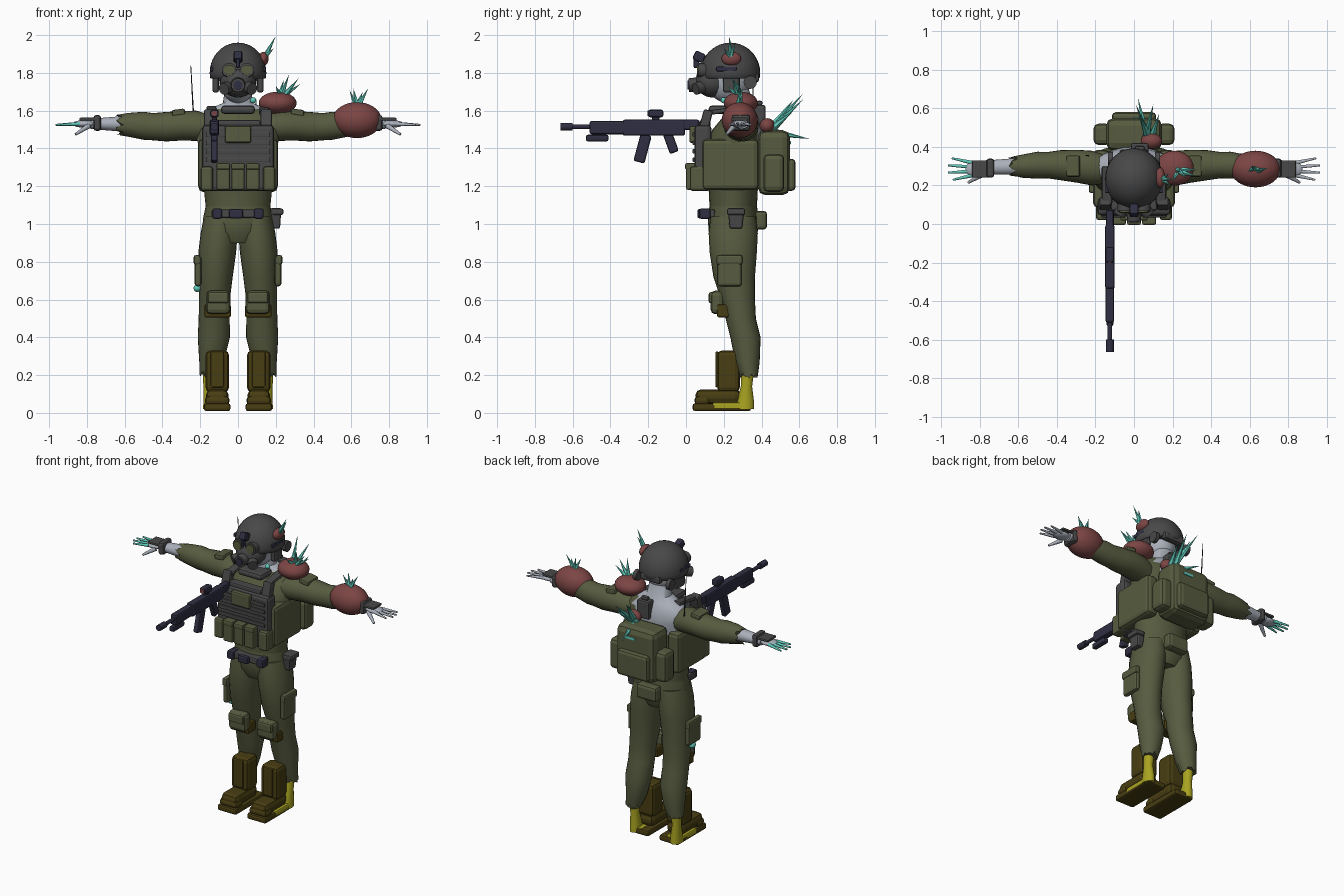
import bpy, bmesh, math, random
from mathutils import Vector, Matrix

random.seed(4)
default_cube = bpy.data.objects.get("Cube")
if default_cube:
    bpy.data.objects.remove(default_cube)


def material(name, red, green, blue):
    mat = bpy.data.materials.new(name)
    mat.use_nodes = True
    colour = (red, green, blue, 1)
    mat.diffuse_color = colour
    mat.node_tree.nodes["Principled BSDF"].inputs["Base Color"].default_value = colour
    return mat


olive = material("olive cloth", .095, .105, .05)
grey = material("dark grey gear", .065, .065, .065)
navy = material("navy gunmetal", .028, .028, .055)
red = material("red growth", .2, .06, .058)
teal = material("teal crystal", .12, .6, .5)
skin = material("pale skin", .4, .43, .49)
brown = material("brown leather", .065, .047, .006)
yellow = material("yellow sock", .4, .37, .015)
SIDES = (("left", 1), ("right", -1))


def finish(name, bm, mat, smooth=True, bevel=0):
    bmesh.ops.recalc_face_normals(bm, faces=bm.faces)
    mesh = bpy.data.meshes.new(name)
    bm.to_mesh(mesh)
    bm.free()
    obj = bpy.data.objects.new(name, mesh)
    bpy.context.collection.objects.link(obj)
    mesh.materials.append(mat)
    if bevel:
        mod = obj.modifiers.new("soft edges", "BEVEL")
        mod.width, mod.segments = bevel, 2
    if smooth:
        bpy.ops.object.select_all(action="DESELECT")
        obj.select_set(True)
        bpy.context.view_layer.objects.active = obj
        bpy.ops.object.shade_smooth_by_angle(angle=math.radians(45))
    return obj


def box(name, mat, centre, size, bevel=.01, tilt=0, axis="X", taper=1):
    bm = bmesh.new()
    bmesh.ops.create_cube(bm, size=1)
    for v in bm.verts:
        if v.co.z < 0:
            v.co.x *= taper
            v.co.y *= taper
    turn = Matrix.Rotation(math.radians(tilt), 4, axis)
    bm.transform(Matrix.Translation(centre) @ turn @ Matrix.Diagonal((*size, 1)))
    return finish(name, bm, mat, smooth=False, bevel=min(bevel, min(size) * .4))


def ball(name, mat, centre, radii, cut_below=None):
    bm = bmesh.new()
    bmesh.ops.create_uvsphere(bm, u_segments=32, v_segments=20, radius=1)
    bm.transform(Matrix.Translation(centre) @ Matrix.Diagonal((*radii, 1)))
    if cut_below is not None:
        for v in bm.verts:
            v.co.z = max(v.co.z, cut_below)
        bmesh.ops.remove_doubles(bm, verts=bm.verts, dist=.0005)
    return finish(name, bm, mat)


def rod(name, mat, start, end, radius, end_radius=None, sides=16):
    start, end = Vector(start), Vector(end)
    way = end - start
    bm = bmesh.new()
    bmesh.ops.create_cone(bm, cap_ends=True, segments=sides, radius1=radius,
                          radius2=radius if end_radius is None else end_radius, depth=way.length)
    turn = way.to_track_quat("Z", "Y").to_matrix().to_4x4()
    bm.transform(Matrix.Translation((start + end) / 2) @ turn)
    return finish(name, bm, mat, smooth=sides > 8)


def loft(name, mat, rings, side=None, ragged=0, sides=24):
    """Rings hold a centre and two half widths; a side makes them run along x."""
    bm = bmesh.new()
    loops = []
    for index, (x, y, z, wide, deep) in enumerate(rings):
        loop = []
        for k in range(sides):
            a = math.tau * k / sides
            fray = random.uniform(-ragged, ragged) if index == 0 else 0
            if side:
                co = (side * (x + fray), y + deep * math.cos(a), z + wide * math.sin(a))
            else:
                co = (x + wide * math.cos(a), y + deep * math.sin(a), z + fray)
            loop.append(bm.verts.new(co))
        loops.append(loop)
    for low, high in zip(loops, loops[1:]):
        for k in range(sides):
            n = (k + 1) % sides
            bm.faces.new((low[k], low[n], high[n], high[k]))
    bm.faces.new(loops[0])
    bm.faces.new(loops[-1])
    return finish(name, bm, mat)


def spikes(name, root, tips, radius=.016):
    for number, tip in enumerate(tips):
        start = Vector(root) + Vector(tip).cross((0, 0, 1)) * random.uniform(-.04, .04)
        rod(f"{name}_spike_{number}", teal, start, tip, radius, 0, sides=6)


# Torso, torn open at the upper back, and hips
torso = loft("torso", olive, [
    (0, .25, 1.08, .17, .125), (0, .25, 1.18, .18, .13), (0, .24, 1.3, .2, .14),
    (0, .25, 1.42, .21, .14), (0, .27, 1.5, .23, .13), (0, .29, 1.56, .22, .1),
    (0, .29, 1.61, .15, .08), (0, .28, 1.64, .08, .07), (0, .26, 1.75, .065, .065)])
torso.data.materials.append(skin)
for face in torso.data.polygons:
    if face.center.z > 1.6 or (face.center.z > 1.46 and face.center.x < .13 and face.center.y > .24):
        face.material_index = 1
loft("hips", olive, [
    (0, .25, .9, .1, .1), (0, .25, .96, .18, .13), (0, .25, 1.03, .185, .135),
    (0, .25, 1.1, .17, .125), (0, .25, 1.2, .17, .12)])

for label, s in SIDES:
    # Trouser legs with a frayed hem
    loft(f"{label}_trouser_leg", olive, [
        (s * .155, .335, .2, .05, .045), (s * .14, .325, .27, .065, .065),
        (s * .128, .315, .4, .085, .08), (s * .126, .29, .5, .082, .08),
        (s * .125, .275, .6, .082, .09), (s * .118, .255, .72, .09, .11),
        (s * .11, .25, .85, .1, .125), (s * .1, .25, .95, .098, .13),
        (s * .09, .25, 1.04, .09, .12)], ragged=.02)
    # Boots with the sock foot slipping out behind
    loft(f"{label}_sock", yellow, [
        (s * .15, .31, .02, .035, .05), (s * .15, .315, .06, .033, .045),
        (s * .155, .32, .14, .028, .03), (s * .155, .33, .26, .035, .035)])
    box(f"{label}_sock_foot", yellow, (s * .135, .24, .035), (.09, .2, .04))
    box(f"{label}_boot_shaft", brown, (s * .11, .225, .22), (.125, .12, .22), bevel=.025)
    box(f"{label}_boot_tongue", brown, (s * .11, .165, .23), (.07, .02, .19))
    box(f"{label}_boot_foot", brown, (s * .11, .17, .085), (.12, .24, .08), bevel=.03)
    box(f"{label}_boot_sole", brown, (s * .11, .19, .03), (.14, .31, .04), bevel=.012)
    box(f"{label}_boot_toe_cap", brown, (s * .11, .085, .065), (.13, .08, .05), bevel=.02)
    # Knee pads and thigh pockets
    box(f"{label}_knee_pad", olive, (s * .105, .165, .585), (.13, .07, .125), bevel=.025)
    box(f"{label}_knee_pad_ridge", olive, (s * .105, .135, .61), (.11, .03, .06), bevel=.012)
    box(f"{label}_knee_strap", brown, (s * .108, .205, .54), (.14, .08, .07))
    box(f"{label}_thigh_pocket", olive, (s * .212, .23, .75), (.035, .13, .16), bevel=.015)
    box(f"{label}_thigh_pocket_flap", olive, (s * .217, .23, .81), (.035, .137, .05))
    # Sleeve, forearm and hand
    loft(f"{label}_sleeve", olive, [
        (.63, .3, 1.525, .052, .05), (.58, .3, 1.525, .063, .06), (.5, .305, 1.52, .074, .07),
        (.45, .305, 1.515, .072, .068), (.38, .305, 1.515, .078, .078), (.3, .3, 1.52, .078, .085),
        (.22, .29, 1.52, .08, .09), (.12, .28, 1.5, .07, .07)], side=s, ragged=.025)
    loft(f"{label}_forearm", skin, [
        (.78, .295, 1.53, .026, .035), (.72, .295, 1.53, .032, .038), (.58, .3, 1.53, .044, .044)], side=s)
    box(f"{label}_shoulder_patch", olive, (s * .315, .3, 1.59), (.07, .11, .035), tilt=s * 8, axis="Y")
    box(f"{label}_wristband", grey, (s * .745, .29, 1.535), (.04, .1, .085), bevel=.015)
    box(f"{label}_glove_plate", grey, (s * .79, .285, 1.555), (.1, .09, .016))
    ball(f"{label}_palm", skin, (s * .815, .285, 1.53), (.06, .043, .02))
    finger = teal if s < 0 else skin
    for n, reach in enumerate((.94, .965, .965, .945)):
        spread = (n - 1.5) * .022
        rod(f"{label}_finger_{n}", finger, (s * .84, .285 + spread, 1.53),
            (s * reach, .285 + spread * 1.7, 1.525), .011, .005, sides=10)
    rod(f"{label}_thumb", skin, (s * .79, .255, 1.52), (s * .86, .215, 1.475), .015, .007, sides=10)

    # Vest sides, straps and outer pouches
    box(f"{label}_vest_side", olive, (s * .17, .235, 1.315), (.085, .3, .27), bevel=.025)
    box(f"{label}_shoulder_strap", grey, (s * .15, .1, 1.53), (.06, .05, .15), tilt=-15)
    box(f"{label}_strap_top", grey, (s * .14, .2, 1.6), (.055, .2, .025), tilt=8)
    box(f"{label}_outer_pouch", olive, (s * .165, .07, 1.24), (.065, .1, .13), bevel=.015)
    # Backpack side pockets
    box(f"{label}_pack_pocket", olive, (s * .165, .465, 1.27), (.09, .11, .2), bevel=.025)
    # Helmet fittings and mask parts
    box(f"{label}_ear_guard", grey, (s * .118, .24, 1.755), (.035, .09, .12), bevel=.015)
    box(f"{label}_helmet_rail", navy, (s * .14, .215, 1.82), (.018, .11, .025))
    rod(f"{label}_ear_knob", grey, (s * .11, .34, 1.75), (s * .135, .34, 1.75), .035)
    rod(f"{label}_goggle_rim", grey, (s * .047, .12, 1.81), (s * .047, .065, 1.815), .038)
    rod(f"{label}_goggle_lens", olive, (s * .047, .08, 1.814), (s * .047, .058, 1.815), .028)
    rod(f"{label}_mask_filter", grey, (s * .04, .1, 1.73), (s * .075, .05, 1.715), .032)

# Front plate with webbing, magazine pouches and chest pocket
box("front_plate", grey, (0, .09, 1.35), (.38, .09, .35), bevel=.02)
box("front_plate_top", grey, (0, .1, 1.52), (.24, .06, .06))
for row in range(4):
    box(f"webbing_{row}", grey, (0, .042, 1.34 + row * .045), (.34, .014, .024), bevel=.004)
for n in (-1, 0, 1):
    box(f"magazine_pouch_{n + 2}", olive, (n * .078, .03, 1.25), (.07, .06, .14))
    box(f"magazine_flap_{n + 2}", olive, (n * .078, .025, 1.305), (.073, .06, .035))
box("chest_pocket", olive, (0, .035, 1.475), (.14, .035, .09))
box("neck_collar", grey, (0, .19, 1.605), (.18, .14, .045), bevel=.018)
# Belt and its pouches
box("belt", grey, (-.01, .12, 1.055), (.26, .07, .045))
box("belt_buckle", navy, (-.01, .075, 1.055), (.075, .03, .05))
for label, s in SIDES:
    box(f"{label}_belt_pouch", navy, (s * .11, .1, 1.055), (.05, .06, .055))
box("hip_holster", grey, (.2, .265, 1.03), (.06, .09, .11), taper=.75)
box("holster_flap", grey, (.21, .265, 1.065), (.06, .097, .035))
box("rear_pouch", olive, (0, .395, 1.02), (.15, .07, .1), bevel=.02)

# Backpack, radio and antenna
box("backpack", olive, (0, .465, 1.325), (.29, .17, .345), bevel=.04)
box("backpack_lower_pocket", olive, (0, .55, 1.26), (.23, .06, .17), bevel=.02)
box("backpack_lid", olive, (0, .52, 1.42), (.25, .06, .1), bevel=.025)
box("radio", grey, (.03, .39, 1.57), (.09, .06, .12))
box("radio_handle", grey, (.03, .39, 1.64), (.05, .03, .025))
rod("antenna", navy, (-.235, .355, 1.56), (-.25, .355, 1.84), .004, .002, sides=8)

# Head, helmet and gas mask
ball("head", skin, (0, .225, 1.77), (.1, .12, .13))
ball("helmet", grey, (0, .235, 1.8), (.15, .158, .16), cut_below=1.77)
box("helmet_back_rim", grey, (0, .365, 1.775), (.15, .045, .05), bevel=.015)
box("night_sight_mount", navy, (0, .07, 1.885), (.045, .06, .05), tilt=-25)
box("night_sight_arm", navy, (0, .055, 1.86), (.02, .03, .07))
ball("mask", grey, (0, .14, 1.755), (.095, .09, .085))
rod("mask_snout", grey, (0, .1, 1.74), (0, .015, 1.735), .042, .036)
rod("mask_valve", navy, (0, .03, 1.735), (0, .008, 1.735), .024)

# Rifle carried on the right chest
gun_x = -.125
box("rifle_body", navy, (gun_x, -.17, 1.51), (.05, .33, .085))
box("rifle_handguard", navy, (gun_x, -.41, 1.51), (.045, .2, .07))
box("rifle_stock", navy, (gun_x, .02, 1.525), (.04, .1, .055))
rod("rifle_barrel", navy, (gun_x, -.5, 1.515), (gun_x, -.66, 1.515), .012)
rod("rifle_muzzle", navy, (gun_x, -.6, 1.515), (gun_x, -.665, 1.515), .02)
box("rifle_under_light", navy, (gun_x, -.47, 1.455), (.035, .12, .035))
box("rifle_magazine", navy, (gun_x, -.23, 1.4), (.035, .06, .15), tilt=-15)
box("rifle_grip", navy, (gun_x, -.08, 1.43), (.035, .05, .11), tilt=20)
box("rifle_sight", navy, (gun_x, -.16, 1.585), (.045, .08, .04))
box("rifle_sight_base", navy, (gun_x, -.16, 1.555), (.025, .04, .03))
rod("rifle_sight_lens", red, (gun_x, -.195, 1.587), (gun_x, -.203, 1.587), .015)

# Red growths
ball("arm_growth", red, (.63, .285, 1.55), (.13, .095, .095))
ball("shoulder_growth", red, (.21, .29, 1.64), (.1, .09, .06))
ball("helmet_growth", red, (.135, .24, 1.875), (.027, .052, .036))
ball("backpack_growth", red, (.09, .43, 1.52), (.055, .04, .04))
# Teal crystals
spikes("arm", (.63, .285, 1.62), [(.59, .27, 1.71), (.61, .3, 1.72), (.66, .28, 1.7), (.69, .29, 1.72)])
spikes("shoulder", (.23, .28, 1.67), [(.2, .22, 1.73), (.24, .27, 1.76), (.27, .24, 1.79),
                                     (.32, .25, 1.77), (.33, .28, 1.74)], radius=.018)
spikes("helmet", (.135, .24, 1.88), [(.2, .23, 1.995), (.18, .26, 1.96), (.19, .2, 1.93)])
spikes("backpack", (.07, .44, 1.49), [(.01, .62, 1.69), (.03, .57, 1.66), (.1, .62, 1.66),
                                     (.13, .57, 1.6), (.02, .655, 1.45)], radius=.024)
ball("neck_crystal", teal, (.08, .2, 1.655), (.016, .016, .016))
ball("thigh_crystal", teal, (-.215, .24, .66), (.02, .025, .02))
box("pack_crystal_patch", teal, (.03, .551, 1.43), (.07, .008, .018), bevel=.003)
